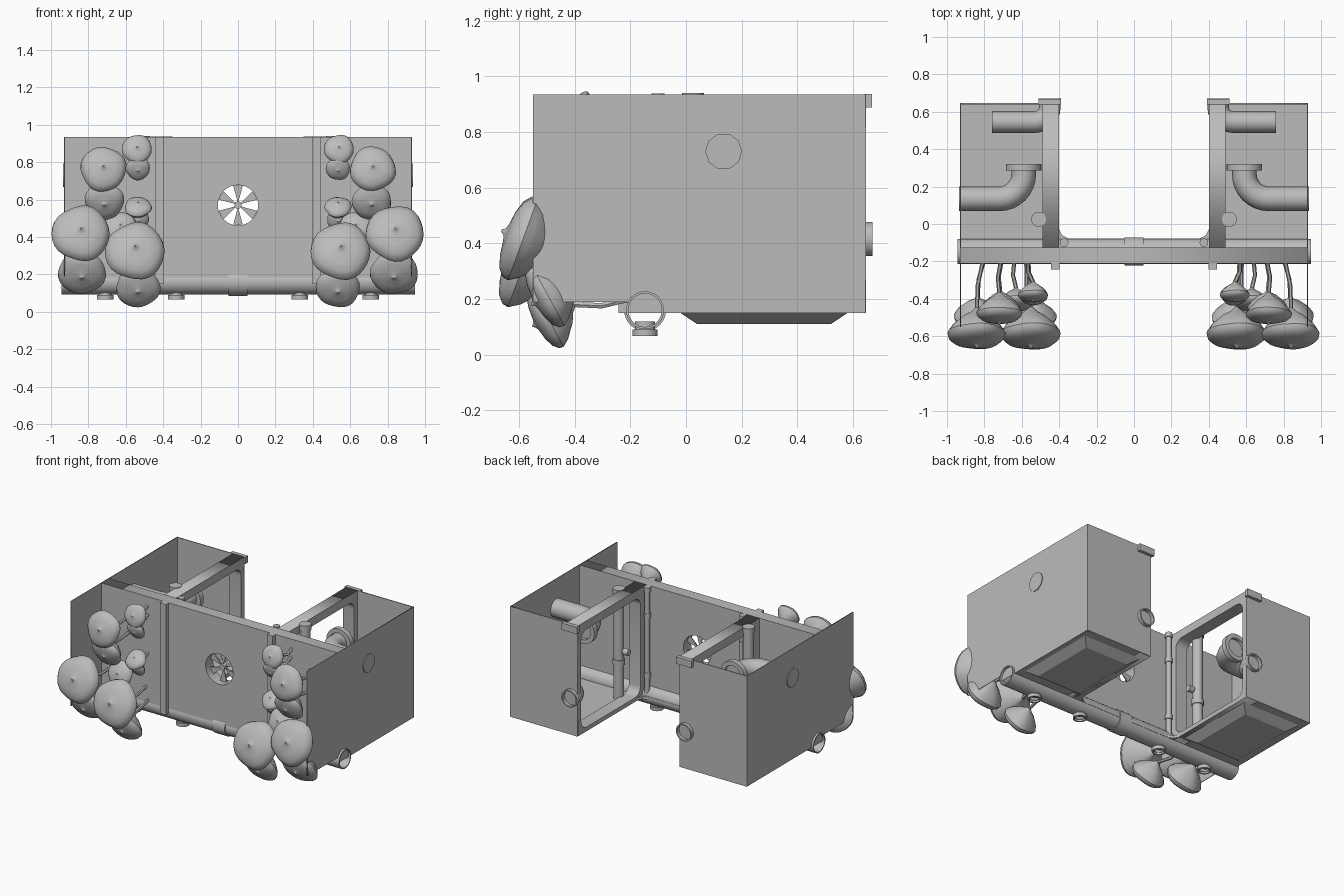
import bpy, bmesh, math, random
from mathutils import Vector, Matrix

if "Cube" in bpy.data.objects:
    bpy.data.objects.remove(bpy.data.objects["Cube"])

random.seed(4)
GREY = bpy.data.materials.new("plain_grey")
GREY.diffuse_color = (0.5, 0.5, 0.5, 1)
GREY.use_nodes = True
GREY.node_tree.nodes["Principled BSDF"].inputs["Base Color"].default_value = GREY.diffuse_color
PLANES = {'x': Matrix(((0, 0, 1), (1, 0, 0), (0, 1, 0))),
          'y': Matrix(((1, 0, 0), (0, 0, -1), (0, 1, 0)))}


def add(name, mesh, smooth=False):
    ob = bpy.data.objects.new(name, mesh)
    bpy.context.collection.objects.link(ob)
    mesh.materials.clear()
    mesh.materials.append(GREY)
    if smooth:
        bpy.ops.object.select_all(action='DESELECT')
        ob.select_set(True)
        bpy.context.view_layer.objects.active = ob
        bpy.ops.object.shade_smooth_by_angle(angle=math.radians(40))
    return ob


def box(name, a, b, inset=0.0):
    """Box between two corners; inset narrows its bottom."""
    bm = bmesh.new()
    bmesh.ops.create_cube(bm, size=1)
    c = [(p + q) / 2 for p, q in zip(a, b)]
    d = [abs(q - p) for p, q in zip(a, b)]
    for v in bm.verts:
        k = inset if v.co.z < 0 else 0
        v.co = Vector((c[0] + v.co.x * (d[0] - 2 * k), c[1] + v.co.y * (d[1] - 2 * k), c[2] + v.co.z * d[2]))
    me = bpy.data.meshes.new(name)
    bm.to_mesh(me)
    bm.free()
    return add(name, me)


def curve_mesh(cu):
    tmp = bpy.data.objects.new("tmp", cu)
    bpy.context.collection.objects.link(tmp)
    me = bpy.data.meshes.new_from_object(tmp.evaluated_get(bpy.context.evaluated_depsgraph_get()))
    bpy.data.objects.remove(tmp)
    return me


def plate(name, loops, t, axis, at):
    """Flat plate with holes, outline loops in the plane across the axis."""
    cu = bpy.data.curves.new(name, 'CURVE')
    cu.dimensions, cu.fill_mode, cu.extrude = '2D', 'BOTH', t / 2
    for pts in loops:
        sp = cu.splines.new('POLY')
        sp.points.add(len(pts) - 1)
        for p, (u, v) in zip(sp.points, pts):
            p.co = (u, v, 0, 1)
        sp.use_cyclic_u = True
    me = curve_mesh(cu)
    me.transform(PLANES[axis].to_4x4())
    me.transform(Matrix.Translation((at, 0, 0) if axis == 'x' else (0, at, 0)))
    return add(name, me)


def rect(u0, v0, u1, v1, r=0.0):
    if not r:
        return [(u0, v0), (u1, v0), (u1, v1), (u0, v1)]
    out = []
    for i, (cx, cy) in enumerate(((u1 - r, v1 - r), (u0 + r, v1 - r), (u0 + r, v0 + r), (u1 - r, v0 + r))):
        for k in range(6):
            a = math.pi / 2 * (i + k / 5)
            out.append((cx + r * math.cos(a), cy + r * math.sin(a)))
    return out


def circle(u, v, r, n=32):
    return [(u + r * math.cos(2 * math.pi * k / n), v + r * math.sin(2 * math.pi * k / n)) for k in range(n)]


def lathe(name, prof, loc, direction, n=24, closed=False, wave=0.0):
    """Revolve (radius, height) points about a direction."""
    bm = bmesh.new()
    ph = random.random() * 6
    rings = []
    for r, h in prof:
        ring = []
        for k in range(n):
            a = 2 * math.pi * k / n
            w = 1 + wave * (math.cos(3 * a + ph) + 0.6 * math.cos(5 * a + 2 * ph))
            ring.append(bm.verts.new((r * w * math.cos(a), r * w * math.sin(a), h)))
        rings.append(ring)
    pairs = list(zip(rings, rings[1:])) + ([(rings[-1], rings[0])] if closed else [])
    for A, B in pairs:
        for k in range(n):
            bm.faces.new((A[k], A[(k + 1) % n], B[(k + 1) % n], B[k]))
    if not closed:
        bm.faces.new(rings[0][::-1])
        bm.faces.new(rings[-1])
    bmesh.ops.recalc_face_normals(bm, faces=bm.faces)
    me = bpy.data.meshes.new(name)
    bm.to_mesh(me)
    bm.free()
    rot = Vector((0, 0, 1)).rotation_difference(Vector(direction)).to_matrix().to_4x4()
    me.transform(Matrix.Translation(loc) @ rot)
    return add(name, me, True)


def rod(name, r, loc, d, length, n=20):
    return lathe(name, [(r, 0), (r, length)], loc, d, n)


def ring(name, r, wall, loc, d, length, n=24):
    return lathe(name, [(r, 0), (r, length), (r - wall, length), (r - wall, 0)], loc, d, n, True)


def tube(name, pts, r, res=3):
    cu = bpy.data.curves.new(name, 'CURVE')
    cu.dimensions, cu.bevel_depth, cu.bevel_resolution, cu.use_fill_caps = '3D', r, res, True
    sp = cu.splines.new('POLY')
    sp.points.add(len(pts) - 1)
    for p, q in zip(sp.points, pts):
        p.co = (*q, 1)
    return add(name, curve_mesh(cu), True)


# front wall with round vent and fan
plate("front_wall", [rect(-0.93, 0.15, 0.93, 0.935), circle(0, 0.57, 0.108)], 0.085, 'y', -0.168)
for i in range(6):
    a, w = math.pi / 3 * i + math.pi / 6, 0.24
    plate("fan_blade", [[(0.01 * math.cos(a), 0.57 + 0.01 * math.sin(a))] +
          [(0.107 * math.cos(a + k * w), 0.57 + 0.107 * math.sin(a + k * w)) for k in (-1, 0, 1)]], 0.008, 'y', -0.16)
rod("fan_hub", 0.02, (0, -0.14, 0.57), (0, -1, 0), 0.04)
box("base_strip", (-0.4, -0.125, 0.15), (0.4, -0.078, 0.17))

# long pipe under the wall, with collars and nozzles
ring("long_pipe", 0.068, 0.008, (-0.945, -0.147, 0.16), (1, 0, 0), 1.89, 32)
ring("middle_collar", 0.075, 0.01, (-0.05, -0.147, 0.16), (1, 0, 0), 0.1, 32)
for x in (-0.71, -0.33, 0.33, 0.71):
    ring("nozzle_rim", 0.045, 0.01, (x, -0.147, 0.067), (0, 0, 1), 0.024)
    ring("nozzle_neck", 0.036, 0.006, (x, -0.147, 0.08), (0, 0, 1), 0.04)

for s in (-1, 1):
    # bay shell
    plate("side_panel", [[(-0.55, 0.19), (-0.21, 0.19), (-0.21, 0.15), (0.645, 0.15), (0.645, 0.935),
                          (-0.55, 0.935)]], 0.005, 'x', s * 0.928)
    lo, hi = sorted((s * 0.4, s * 0.93))
    plate("back_panel", [rect(lo, 0.15, hi, 0.935)], 0.006, 'y', 0.643)
    box("bay_floor", (lo, -0.125, 0.15), (hi, 0.645, 0.158))
    box("floor_hopper", (lo + 0.035, -0.02, 0.11), (hi - 0.035, 0.58, 0.15), 0.06)
    plate("inner_frame", [rect(-0.126, 0.15, 0.643, 0.935), rect(-0.06, 0.18, 0.605, 0.875, 0.06)],
          0.09, 'x', s * 0.445)
    box("beam_cap", (s * 0.39, 0.64, 0.888), (s * 0.51, 0.668, 0.937))
    box("front_post", (s * 0.397, -0.243, 0.15), (s * 0.443, -0.2, 0.935))
    c = [(s * 0.4, -0.125), (s * 0.4, -0.03), (s * 0.385, -0.06), (s * 0.35, -0.078), (s * 0.32, -0.125)]
    g = bpy.data.meshes.new("corner_gusset")
    g.from_pydata([(x, y, z) for z in (0.15, 0.17) for x, y in c], [],
                  [range(4, -1, -1), range(5, 10)] + [(k, (k + 1) % 5, (k + 1) % 5 + 5, k + 5) for k in range(5)])
    add("corner_gusset", g)

    # upper elbow pipe from side panel, with flared mouth
    bend = [(s * 0.936, 0.135, 0.73)]
    bend += [(s * (0.72 - 0.13 * math.sin(a)), 0.265 - 0.13 * math.cos(a), 0.73)
             for a in [math.pi / 2 * k / 8 for k in range(9)]]
    tube("upper_elbow", bend + [(s * 0.59, 0.3, 0.73)], 0.066)
    ring("elbow_flange", 0.095, 0.03, (s * 0.59, 0.285, 0.73), (0, 1, 0), 0.037)

    # lower elbow pipe and ring at the rear end of the frame
    bend = [(s * 0.76, 0.545, 0.415)]
    bend += [(s * (0.53 - 0.08 * math.sin(a)), 0.625 - 0.08 * math.cos(a), 0.415)
             for a in [math.pi / 2 * k / 6 for k in range(7)]]
    tube("lower_elbow", bend + [(s * 0.45, 0.645, 0.415)], 0.058)
    ring("rear_ring", 0.061, 0.009, (s * 0.45, 0.64, 0.415), (0, 1, 0), 0.03)

    # upright pipes with couplings
    rod("thick_upright", 0.034, (s * 0.51, 0.025, 0.158), (0, 0, 1), 0.777)
    for z in (0.4, 0.9):
        rod("thick_coupling", 0.04, (s * 0.51, 0.025, z), (0, 0, 1), 0.04)
    rod("valve", 0.022, (s * 0.47, 0.025, 0.5), (-s, 0, 0), 0.04)
    rod("thin_upright", 0.018, (s * 0.374, -0.1, 0.16), (0, 0, 1), 0.765)
    for z in (0.3, 0.72, 0.905):
        rod("thin_coupling", 0.023, (s * 0.374, -0.1, z), (0, 0, 1), 0.033)

    # bulbous growths on stems: x, y, z, radius, upward tilt
    for x, y, z, r, t in ((0.54, -0.38, 0.87, 0.08, 0.3), (0.535, -0.38, 0.765, 0.065, -0.4),
                          (0.72, -0.48, 0.765, 0.122, 0.25), (0.715, -0.45, 0.59, 0.105, -0.4),
                          (0.535, -0.38, 0.56, 0.072, 0.8), (0.535, -0.37, 0.495, 0.06, -0.4),
                          (0.63, -0.42, 0.45, 0.09, 0.4),
                          (0.84, -0.59, 0.42, 0.155, 0.35), (0.835, -0.5, 0.21, 0.128, -0.5),
                          (0.55, -0.59, 0.325, 0.16, 0.35), (0.535, -0.5, 0.13, 0.118, -0.5)):
        d = Vector((0, -math.cos(t), math.sin(t)))
        p = Vector((s * x, y, z))
        prof = [(0.08, -0.95), (0.22, -0.8), (0.5, -0.62), (0.62, -0.5), (0.85, -0.28), (0.9, -0.2), (1, -0.04),
                (0.97, 0.1), (0.8, 0.25), (0.5, 0.34), (0.2, 0.38), (0.08, 0.42), (0.02, 0.5)]
        lathe("growth_cap", [(a * r, b * r) for a, b in prof], p, d, 28, wave=0.03)
        neck = p - d * r * 0.9
        root = Vector((s * (0.68 + (x - 0.68) * 0.8), -0.2, max(0.2, neck.z + 0.02)))
        mid = neck.lerp(root, 0.5) + Vector((s * 0.012, 0, -0.015))
        tube("growth_stem", [neck, mid, root], 0.011, 1)
